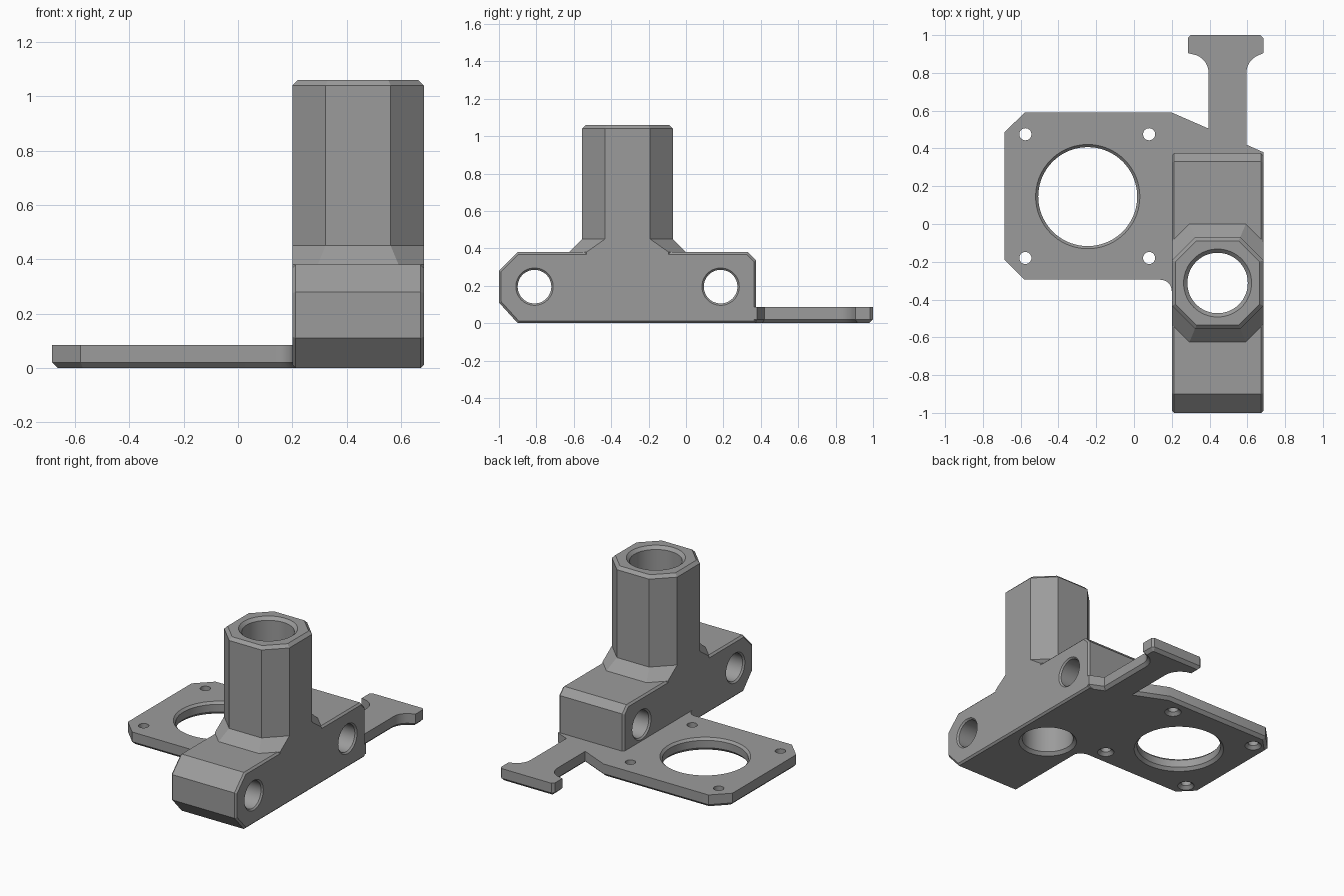
import bpy, bmesh, math
from mathutils import Vector

if "Cube" in bpy.data.objects:
    bpy.data.objects.remove(bpy.data.objects["Cube"])

grey = bpy.data.materials.new("grey")
grey.diffuse_color = (0.33, 0.33, 0.33, 1)
grey.use_nodes = True
grey.node_tree.nodes["Principled BSDF"].inputs["Base Color"].default_value = grey.diffuse_color


def loft(name, rings):
    """Solid through a list of equally sized point rings, capped at both ends."""
    bm = bmesh.new()
    loops = [[bm.verts.new(p) for p in ring] for ring in rings]
    for a, b in zip(loops, loops[1:]):
        for i in range(len(a)):
            j = (i + 1) % len(a)
            bm.faces.new((a[i], a[j], b[j], b[i]))
    bm.faces.new(loops[0][::-1])
    bm.faces.new(loops[-1])
    bmesh.ops.recalc_face_normals(bm, faces=bm.faces)
    me = bpy.data.meshes.new(name)
    bm.to_mesh(me)
    bm.free()
    me.materials.append(grey)
    ob = bpy.data.objects.new(name, me)
    bpy.context.collection.objects.link(ob)
    return ob


def inset(pts, d):
    """Mitred inward offset of a counter-clockwise outline."""
    out = []
    n = len(pts)
    for i in range(n):
        a, b, c = (Vector(pts[k % n]) for k in (i - 1, i, i + 1))
        e, f = (b - a).normalized(), (c - b).normalized()
        n1, n2 = Vector((-e.y, e.x)), Vector((-f.y, f.x))
        out.append(tuple(b + (n1 + n2) * d / (1 + n1.dot(n2))))
    return out


def arc(cx, cy, r, a0, a1, n):
    return [(cx + r * math.cos(math.radians(a0 + (a1 - a0) * i / n)),
             cy + r * math.sin(math.radians(a0 + (a1 - a0) * i / n)))
            for i in range(n + 1)]


def at_z(pts, z):
    return [(x, y, z) for x, y in pts]


def round_cutter(name, axis, c, profile, n=48):
    """Stepped round cutter; profile lists (position along axis, radius)."""
    rings = []
    for t, r in profile:
        ring = []
        for i in range(n):
            a = 2 * math.pi * i / n
            u, v = c[0] + r * math.cos(a), c[1] + r * math.sin(a)
            ring.append((u, v, t) if axis == "z" else (t, u, v))
        rings.append(ring)
    return loft(name, rings)


# Mounting plate with hooked T-shaped arm, lower edge chamfered
outline = [(-0.685, -0.19), (-0.58, -0.295)]
outline += arc(0.14, -0.355, 0.06, 90, 0, 6)
outline += [(0.2, -0.6), (0.685, -0.6), (0.685, 0.38), (0.595, 0.42)]
outline += arc(0.695, 0.8, 0.1, 180, 110, 8)
outline += [(0.685, 0.905), (0.685, 0.985), (0.67, 1.0),
            (0.3, 1.0), (0.285, 0.985), (0.285, 0.905)]
outline += arc(0.295, 0.8, 0.1, 70, 0, 8)
outline += [(0.395, 0.505), (0.2, 0.59), (-0.58, 0.59), (-0.685, 0.485)]
plate = loft("plate", [at_z(inset(outline, 0.02), 0), at_z(outline, 0.02),
                       at_z(outline, 0.085)])

# Clamp block, a side profile swept across x with bevelled rims
X0, X1 = 0.2, 0.685
side = [(-0.9, 0), (0.375, 0), (0.375, 0.335), (0.33, 0.38),
        (-0.9, 0.38), (-1.0, 0.28), (-1.0, 0.11)]
rim = inset(side, 0.012)
block = loft("clamp_block", [[(x, y, z) for y, z in p] for x, p in (
    (X0, rim), (X0 + 0.012, side), (X1 - 0.012, side), (X1, rim))])

# Octagonal tower with flared foot
CX, CY, H, K, F = 0.4425, -0.3125, 0.2425, 0.12, 0.07
fx = K + F * math.tan(math.pi / 8)   # end of the flared straight edge
fy = fx + H + F - H                  # where the flared diagonal meets the block side


def octagon(ax, ay, bx, by):
    pts = [(bx, -by), (bx, by), (ax, ay), (-ax, ay),
           (-bx, by), (-bx, -by), (-ax, -ay), (ax, -ay)]
    return [(CX + x, CY + y) for x, y in pts]


foot, shaft = octagon(fx, H + F, H, fy), octagon(K, H, H, K)
tower = loft("tower", [at_z(foot, 0.3), at_z(foot, 0.38), at_z(shaft, 0.45),
                       at_z(shaft, 1.04), at_z(inset(shaft, 0.02), 1.06)])

# Chamfered holes
cutters = [
    round_cutter("tower_bore", "z", (CX, CY), [
        (-0.1, 0.18), (0, 0.18), (0.02, 0.16), (1.04, 0.16), (1.06, 0.18), (1.2, 0.18)], 64),
    round_cutter("plate_opening", "z", (-0.245, 0.145), [
        (-0.1, 0.28), (0, 0.28), (0.02, 0.262), (0.07, 0.262),
        (0.085, 0.276), (0.2, 0.276)], 72),
]
for x in (-0.575, 0.08):
    for y in (-0.18, 0.475):
        cutters.append(round_cutter("screw_hole", "z", (x, y), [
            (-0.1, 0.052), (0, 0.052), (0.02, 0.032), (0.2, 0.032)], 32))
for y in (-0.81, 0.185):
    cutters.append(round_cutter("cross_hole", "x", (y, 0.195), [
        (X0 - 0.1, 0.1), (X0, 0.1), (X0 + 0.01, 0.09),
        (X1 - 0.01, 0.09), (X1, 0.1), (X1 + 0.1, 0.1)]))

# Fuse the parts and drill the holes
body = block
body.name = "bracket"
for ob, op in [(tower, "UNION"), (plate, "UNION")] + [(c, "DIFFERENCE") for c in cutters]:
    mod = body.modifiers.new(op.lower(), "BOOLEAN")
    mod.operation, mod.object, mod.solver = op, ob, "EXACT"
dg = bpy.context.evaluated_depsgraph_get()
mesh = bpy.data.meshes.new_from_object(body.evaluated_get(dg))
body.modifiers.clear()
body.data = mesh
for ob in [tower, plate] + cutters:
    bpy.data.objects.remove(ob)

bpy.context.view_layer.objects.active = body
body.select_set(True)
bpy.ops.object.shade_smooth_by_angle(angle=math.radians(25))
